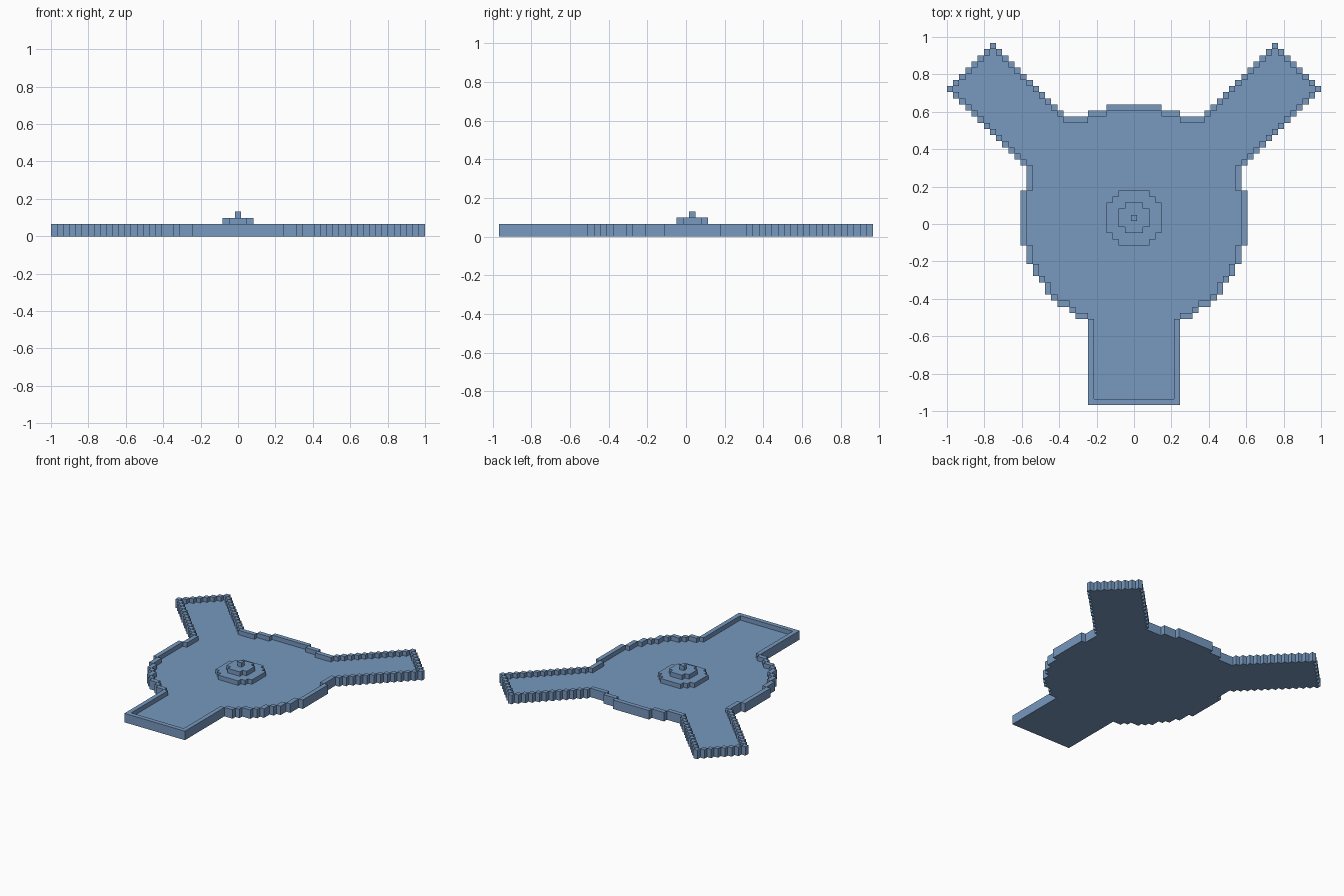
import bpy
import bmesh

cube = bpy.data.objects.get("Cube")
if cube:
    bpy.data.objects.remove(cube, do_unlink=True)

S = 2 / 61          # edge length of one block
CY = 1              # block row of the round plaza's centre

blue = bpy.data.materials.new("slate blue")
blue.use_nodes = True
COLOUR = (0.184, 0.319, 0.521, 1)
blue.diffuse_color = COLOUR
blue.node_tree.nodes["Principled BSDF"].inputs["Base Color"].default_value = COLOUR

SIDES = [(1, 0), (0, 1), (-1, 0), (0, -1)]


def disc(radius):
    """Blocks whose centres lie inside a circle around the plaza centre."""
    n = int(radius)
    return {(i, j + CY) for i in range(-n, n + 1) for j in range(-n, n + 1)
            if i * i + j * j <= radius * radius}


def block_layer(name, cells, z0, z1):
    """Closed blocky slab over a set of grid cells, heights in blocks."""
    bm = bmesh.new()

    def quad(*points):
        bm.faces.new([bm.verts.new((x * S, y * S, z * S)) for x, y, z in points])

    for i, j in cells:
        # corners counter-clockwise, from the lower right
        c = [(i + .5, j - .5), (i + .5, j + .5), (i - .5, j + .5), (i - .5, j - .5)]
        quad(*[(x, y, z1) for x, y in c])
        quad(*[(x, y, z0) for x, y in reversed(c)])
        for k, (dx, dy) in enumerate(SIDES):
            if (i + dx, j + dy) not in cells:
                a, b = c[k], c[(k + 1) % 4]
                quad((*a, z0), (*b, z0), (*b, z1), (*a, z1))
    bmesh.ops.remove_doubles(bm, verts=bm.verts, dist=S * 0.01)
    mesh = bpy.data.meshes.new(name)
    bm.to_mesh(mesh)
    bm.free()
    mesh.materials.append(blue)
    obj = bpy.data.objects.new(name, mesh)
    bpy.context.collection.objects.link(obj)
    return obj


# Footprint: round plaza, straight front arm, two diagonal back arms
plaza = disc(18.5)
front_arm = {(i, j) for i in range(-7, 8) for j in range(-29, CY)}
left_arm = {(i, j) for i in range(0, 31) for j in range(CY, 30)
            if -6 <= i - j <= 8 and i + j <= 52}
left_arm.add((10, 17))      # fills the notch where arm meets plaza
right_arm = {(-i, j) for i, j in left_arm}
footprint = plaza | front_arm | left_arm | right_arm

# Rim: every block with an open side
rim = {(i, j) for i, j in footprint
       if any((i + dx, j + dy) not in footprint for dx, dy in SIDES)}

block_layer("floor", footprint - rim, 0, 1)
block_layer("rim_wall", rim, 0, 2)

# Stepped centrepiece
block_layer("centre_base", disc(4.5), 1, 2)
block_layer("centre_step", disc(2.5), 2, 3)
block_layer("centre_post", disc(0.5), 3, 4)
